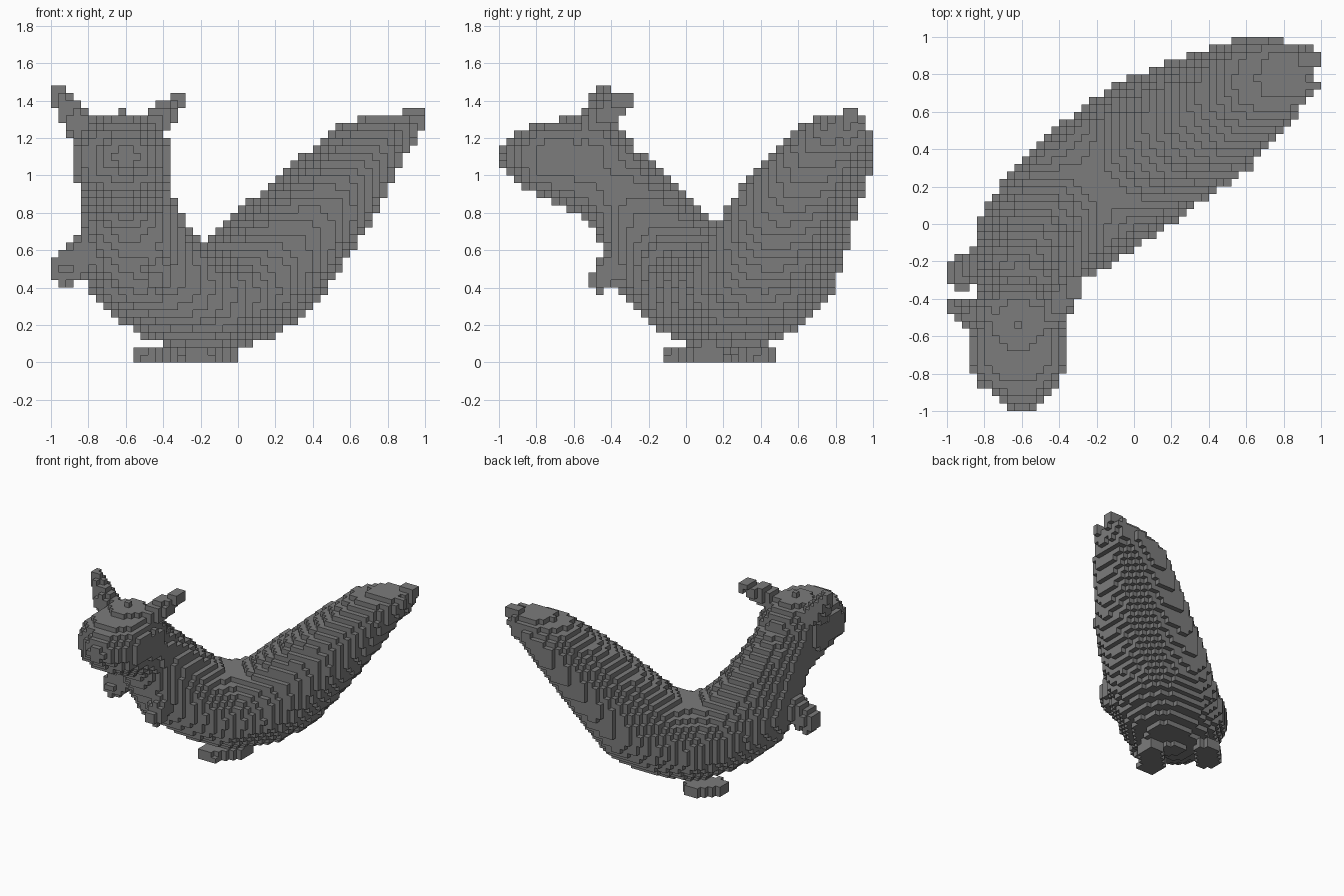
import bpy
import math
from mathutils import Vector

cube = bpy.data.objects.get("Cube")
if cube:
    bpy.data.objects.remove(cube, do_unlink=True)

CELL = 0.04
UP = Vector((0, 0, 1))
AXES = (Vector((1, 0, 0)), Vector((0, 1, 0)), UP)

grey = bpy.data.materials.new("stone grey")
grey.use_nodes = True
grey.diffuse_color = (0.2, 0.2, 0.2, 1)
grey.node_tree.nodes["Principled BSDF"].inputs["Base Color"].default_value = (0.2, 0.2, 0.2, 1)


def centre_of(cell):
    i, j, k = cell
    return Vector(((i + 0.5) * CELL - 1, (j + 0.5) * CELL - 1, (k + 0.5) * CELL))


def ellipsoid(centre, radii, axes=AXES, power=2):
    """Grid cells whose centres lie inside an oriented (super)ellipsoid."""
    c, reach = Vector(centre), max(radii) + CELL
    spans = []
    for value, shift, top in zip(c, (1, 1, 0), (50, 50, 37)):
        low = math.floor((value + shift - reach) / CELL)
        high = math.ceil((value + shift + reach) / CELL)
        spans.append(range(max(0, low), min(top, high)))
    cells = set()
    for i in spans[0]:
        for j in spans[1]:
            for k in spans[2]:
                d = centre_of((i, j, k)) - c
                if sum(abs(d.dot(a) / r) ** power for a, r in zip(axes, radii)) <= 1:
                    cells.add((i, j, k))
    return cells


def limb(start, end, r0, r1, steps=10):
    """Tapered round limb."""
    a, b = Vector(start), Vector(end)
    cells = set()
    for s in range(steps + 1):
        t = s / steps
        cells |= ellipsoid(a.lerp(b, t), [r0 + (r1 - r0) * t] * 3)
    return cells


def sweep(stations, steps=10):
    """Flattened oval section swept along stations (x, y, z, half width, half thickness)."""
    n = len(stations)
    points = [Vector(s[:3]) for s in stations]
    tangents = [(points[min(i + 1, n - 1)] - points[max(i - 1, 0)]).normalized() for i in range(n)]
    cells = set()
    for i in range(n - 1):
        a, b = stations[i], stations[i + 1]
        for s in range(steps + 1):
            t = s / steps
            along = tangents[i].lerp(tangents[i + 1], t).normalized()
            side = UP.cross(along).normalized()
            normal = along.cross(side)
            width = a[3] + (b[3] - a[3]) * t
            thick = a[4] + (b[4] - a[4]) * t
            cells |= ellipsoid(points[i].lerp(points[i + 1], t),
                               (thick, width, thick), (along, side, normal))
    return cells


# Torso from neck to belly, continuing into the broad tail
torso = sweep([
    (-0.62, -0.46, 1.02, 0.24, 0.22),
    (-0.60, -0.29, 0.85, 0.25, 0.24),
    (-0.52, -0.08, 0.55, 0.32, 0.31),
    (-0.36, 0.07, 0.40, 0.37, 0.29),
    (-0.20, 0.20, 0.34, 0.39, 0.29),
])
tail = sweep([
    (-0.20, 0.20, 0.34, 0.39, 0.29),
    (0.00, 0.34, 0.39, 0.39, 0.30),
    (0.14, 0.44, 0.50, 0.385, 0.32),
    (0.40, 0.57, 0.79, 0.355, 0.27),
    (0.65, 0.74, 1.09, 0.275, 0.20),
    (0.82, 0.80, 1.22, 0.19, 0.12),
])
tail |= limb((0.85, 0.87, 1.22), (0.96, 0.88, 1.32), 0.10, 0.05)
tail |= limb((0.86, 0.74, 1.22), (0.98, 0.74, 1.30), 0.06, 0.03)

# Head: narrow muzzle in front of a fuller skull and jaw
head = ellipsoid((-0.62, -0.68, 1.09), (0.265, 0.25, 0.20), power=2.5)
head |= ellipsoid((-0.60, -0.70, 1.11), (0.21, 0.295, 0.17))
head |= ellipsoid((-0.62, -0.54, 1.07), (0.265, 0.27, 0.27))

parts = {
    "torso": torso,
    "tail": tail,
    "head": head,
    "right_ear": limb((-0.84, -0.48, 1.26), (-0.97, -0.45, 1.45), 0.09, 0.04),
    "left_ear": limb((-0.44, -0.48, 1.28), (-0.31, -0.33, 1.41), 0.08, 0.045),
    "right_arm": limb((-0.80, -0.22, 0.60), (-0.93, -0.26, 0.49), 0.11, 0.085),
    "left_arm": limb((-0.43, -0.30, 0.62), (-0.43, -0.45, 0.44), 0.09, 0.065),
    "left_foot": limb((-0.21, -0.05, 0.03), (-0.07, 0.12, 0.03), 0.09, 0.09),
    "right_foot": limb((-0.47, 0.30, 0.03), (-0.38, 0.41, 0.03), 0.09, 0.09),
}

# Feet stay as low flat pads
for name in ("left_foot", "right_foot"):
    parts[name] = {c for c in parts[name] if c[2] < 2}
solid = set().union(*parts.values())


def build(name, cells):
    """Mesh of stepped blocks, keeping only faces exposed to the outside."""
    index, faces = {}, []
    for cell in cells:
        for axis in range(3):
            for step in (0, 1):
                other = list(cell)
                other[axis] += 2 * step - 1
                if tuple(other) in solid:
                    continue
                u, v = (axis + 1) % 3, (axis + 2) % 3
                face = []
                for du, dv in ((0, 0), (1, 0), (1, 1), (0, 1)):
                    corner = list(cell)
                    corner[axis] += step
                    corner[u] += du
                    corner[v] += dv
                    face.append(index.setdefault(tuple(corner), len(index)))
                faces.append(face if step else face[::-1])
    verts = [(i * CELL - 1, j * CELL - 1, k * CELL) for i, j, k in index]
    mesh = bpy.data.meshes.new(name)
    mesh.from_pydata(verts, [], faces)
    mesh.materials.append(grey)
    bpy.context.collection.objects.link(bpy.data.objects.new(name, mesh))


# Each block belongs to the first part that claims it
claimed = set()
for part_name, part_cells in parts.items():
    build(part_name, part_cells - claimed)
    claimed |= part_cells
